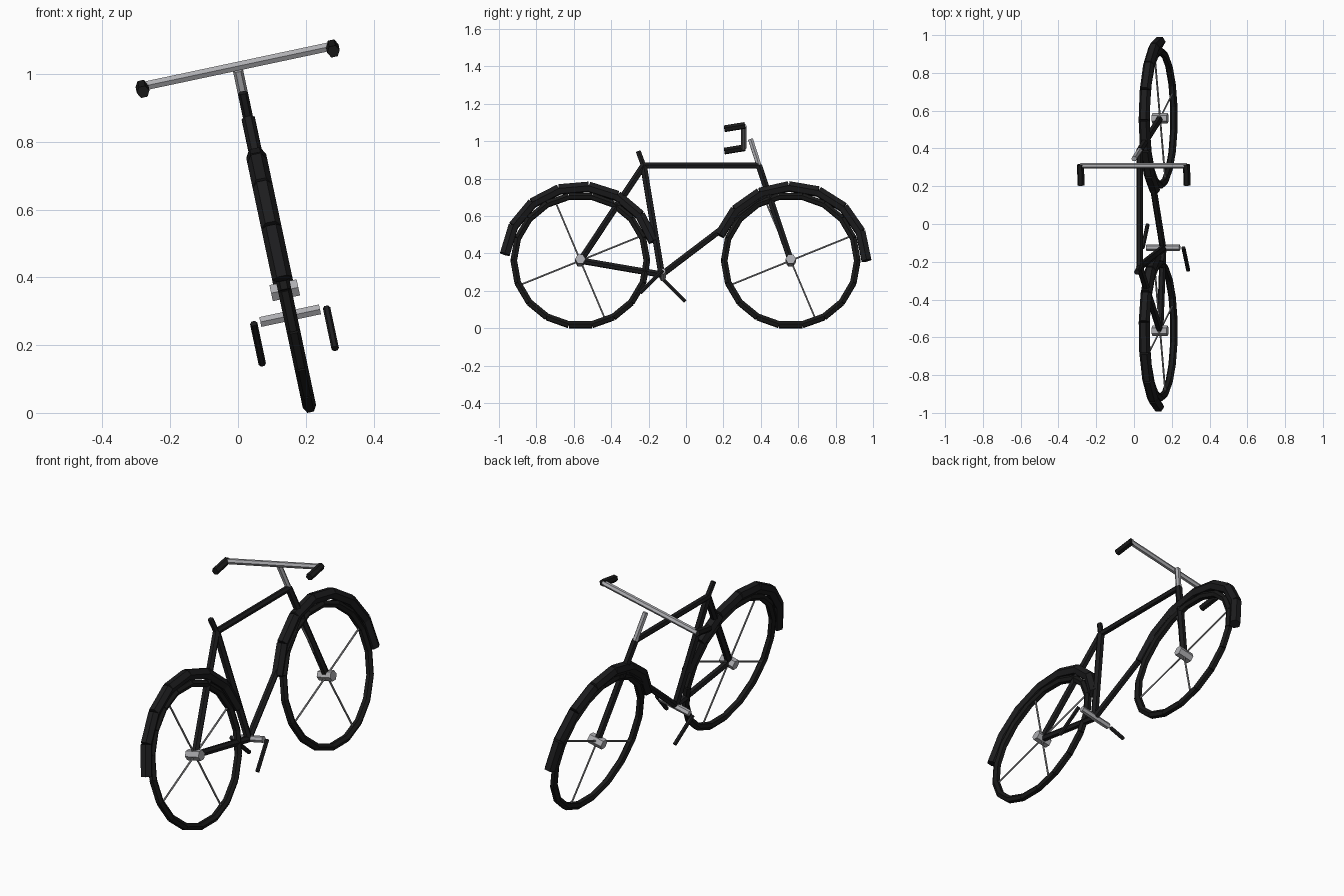
import bpy, bmesh, math
from mathutils import Vector

if "Cube" in bpy.data.objects:
    bpy.data.objects.remove(bpy.data.objects["Cube"])

LEAN = math.radians(12)
C, S, T = math.cos(LEAN), math.sin(LEAN), math.tan(LEAN)
GROUND_X = 0.217


def material(name, rgb):
    m = bpy.data.materials.new(name)
    m.diffuse_color = (*rgb, 1)
    m.use_nodes = True
    m.node_tree.nodes["Principled BSDF"].inputs["Base Color"].default_value = m.diffuse_color
    return m


FRAME = material("frame black", (0.012, 0.012, 0.013))
RUBBER = material("rubber black", (0.010, 0.010, 0.010))
METAL = material("light metal", (0.42, 0.42, 0.44))
SPOKE = material("spoke metal", (0.32, 0.32, 0.33))


def at(y, z, side=0.0):
    """Point on the leaning bike: height z on its mid-plane, shifted sideways."""
    return Vector((GROUND_X - z * T + side * C, y, z + side * S))


def rods(name, pairs, radius, mat, sides=6):
    """One object made of straight capped rods."""
    bm = bmesh.new()
    lean_side = Vector((C, 0, S))
    for a, b in pairs:
        d = (b - a).normalized()
        u = lean_side if abs(d.dot(lean_side)) < 0.9 else Vector((0, 1, 0))
        u = (u - d * u.dot(d)).normalized()
        v = d.cross(u)
        offs = [radius * (u * math.cos(t) + v * math.sin(t))
                for t in (math.tau * i / sides for i in range(sides))]
        lo = [bm.verts.new(a + o) for o in offs]
        hi = [bm.verts.new(b + o) for o in offs]
        bm.faces.new(lo[::-1])
        bm.faces.new(hi)
        for i in range(sides):
            j = (i + 1) % sides
            bm.faces.new((lo[i], lo[j], hi[j], hi[i]))
    me = bpy.data.meshes.new(name)
    bm.to_mesh(me)
    bm.free()
    me.materials.append(mat)
    ob = bpy.data.objects.new(name, me)
    bpy.context.collection.objects.link(ob)
    return ob


HUB_Z = 0.372


def rim(cy, r, deg):
    a = math.radians(deg)
    return at(cy + r * math.cos(a), HUB_Z + r * math.sin(a) * C)


def arc(cy, r, start, end, n):
    pts = [rim(cy, r, start + (end - start) * i / n) for i in range(n + 1)]
    return list(zip(pts, pts[1:]))


# wheels with tyre, spokes, hub and mudguard
for label, cy, g0, g1 in (("rear", -0.565, 15, 175), ("front", 0.56, 0, 160)):
    rods(label + "_tyre", arc(cy, 0.356, 0, 360, 18), 0.020, RUBBER)
    rods(label + "_spokes", [(rim(cy, 0, 0), rim(cy, 0.35, 22.5 + 90 * i)) for i in range(4)],
         0.005, SPOKE)
    rods(label + "_hub", [(at(cy, HUB_Z, -0.041), at(cy, HUB_Z, 0.041))], 0.028, METAL)
    rods(label + "_mudguard", arc(cy, 0.405, g0, g1, 7), 0.030, FRAME)

# frame tubes
rear_axle, front_axle = at(-0.565, HUB_Z), at(0.56, HUB_Z)
bottom, seat_top, head_top = at(-0.13, 0.297), at(-0.227, 0.88), at(0.39, 0.88)
rods("top_tube", [(seat_top, head_top)], 0.017, FRAME)
rods("seat_tube", [(bottom, seat_top)], 0.020, FRAME)
rods("down_tube", [(bottom, at(0.427, 0.72))], 0.018, FRAME)
rods("seat_stay", [(rear_axle, seat_top)], 0.019, FRAME)
rods("chain_stay", [(rear_axle, bottom)], 0.018, FRAME)
rods("fork", [(front_axle, head_top)], 0.019, FRAME)
rods("seat_post", [(seat_top, at(-0.255, 0.955))], 0.015, FRAME)

# stem, handlebar and grips
BAR_Y, BAR_Z, BAR_HALF = 0.308, 1.033, 0.287
rods("stem", [(head_top, at(0.345, 1.02))], 0.015, METAL)
rods("handlebar", [(at(BAR_Y, BAR_Z, -BAR_HALF), at(BAR_Y, BAR_Z, BAR_HALF))], 0.015, METAL)
rods("grips", [(at(0.315, BAR_Z + 0.002, s * BAR_HALF), at(0.205, BAR_Z - 0.016, s * BAR_HALF))
               for s in (-1, 1)], 0.019, RUBBER)

# crank axle and arms
rods("crank_axle", [(at(-0.125, 0.297, -0.09), at(-0.125, 0.297, 0.09))], 0.017, METAL)
rods("crank_arms", [(at(-0.125, 0.297, s * 0.11), at(-0.125 - s * 0.12, 0.177, s * 0.11))
                    for s in (-1, 1)], 0.011, FRAME)

# rest the lowest point on the ground
bpy.context.view_layer.update()
low = min(v.co.z for o in bpy.data.objects for v in o.data.vertices)
for o in bpy.data.objects:
    for v in o.data.vertices:
        v.co.z -= low
